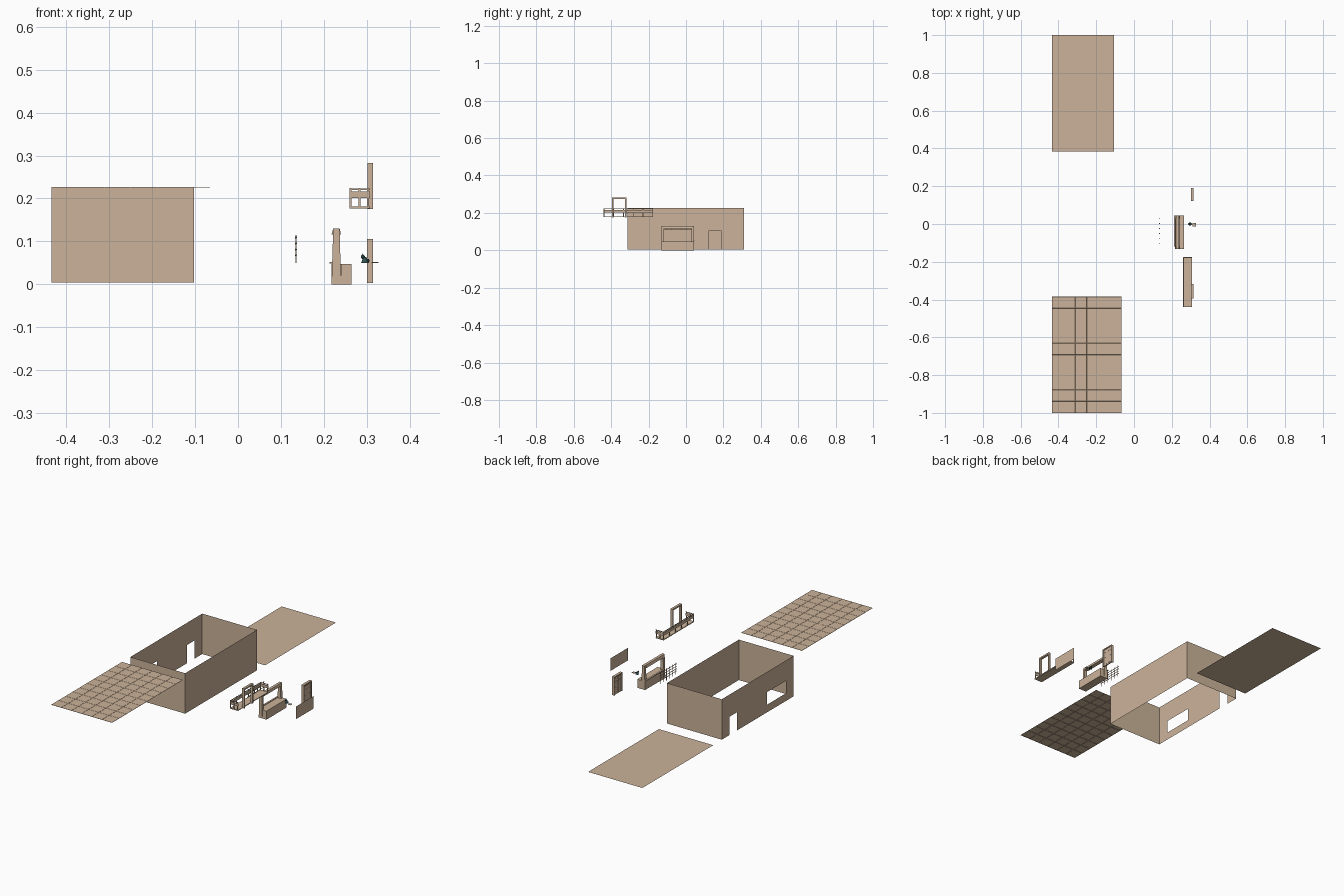
import bpy, bmesh, math
from mathutils import Matrix, Vector

if "Cube" in bpy.data.objects:
    bpy.data.objects.remove(bpy.data.objects["Cube"])


def material(name, col):
    m = bpy.data.materials.new(name)
    m.diffuse_color = (*col, 1)
    m.use_nodes = True
    m.node_tree.nodes["Principled BSDF"].inputs["Base Color"].default_value = m.diffuse_color
    return m


TAN = material("tan", (0.60, 0.45, 0.32))
DARK = material("dark_teal", (0.03, 0.08, 0.08))


def finish(name, bm, mat=TAN):
    me = bpy.data.meshes.new(name)
    bm.to_mesh(me)
    bm.free()
    me.materials.append(mat)
    ob = bpy.data.objects.new(name, me)
    bpy.context.collection.objects.link(ob)
    return ob


def add_box(bm, x, y, z):
    size = Vector((x[1] - x[0], y[1] - y[0], z[1] - z[0]))
    mid = Vector((sum(x) / 2, sum(y) / 2, sum(z) / 2))
    return bmesh.ops.create_cube(bm, size=1, matrix=Matrix.Translation(mid) @ Matrix.Diagonal((*size, 1)))["verts"]


def boxes(name, items):
    bm = bmesh.new()
    for x, y, z in items:
        add_box(bm, x, y, z)
    return finish(name, bm)


def quad(bm, *pts):
    bm.faces.new([bm.verts.new(p) for p in pts])


def portal(x, y, z, t, sill=0):
    """Boxes of a frame: two jambs, a lintel and optionally a sill."""
    parts = [(x, (y[0], y[0] + t), z), (x, (y[1] - t, y[1]), z),
             (x, (y[0] + t, y[1] - t), (z[1] - t, z[1]))]
    if sill:
        parts.append((x, (y[0] + t, y[1] - t), (z[0], z[0] + sill)))
    return parts


# Room shell: thin walls, the left one with a door and a window opening
X0, X1, Y0, Y1, Z0, Z1 = -0.435, -0.102, -0.313, 0.311, 0.004, 0.226
bm = bmesh.new()
for a, b in [((X0, Y0), (X1, Y0)), ((X1, Y0), (X1, Y1)), ((X1, Y1), (X0, Y1))]:
    quad(bm, (*a, Z0), (*b, Z0), (*b, Z1), (*a, Z1))
ys = [Y0, -0.247, -0.08, 0.177, 0.243, Y1]
zs = [Z0, 0.046, 0.104, 0.115, Z1]
for i in range(5):
    for j in range(4):
        if (i == 1 and j in (1, 2)) or (i == 3 and j < 2):
            continue
        quad(bm, (X0, ys[i + 1], zs[j]), (X0, ys[i], zs[j]), (X0, ys[i], zs[j + 1]), (X0, ys[i + 1], zs[j + 1]))
bmesh.ops.remove_doubles(bm, verts=bm.verts, dist=1e-5)
bmesh.ops.dissolve_limit(bm, angle_limit=0.01, verts=bm.verts, edges=bm.edges)
finish("room_walls", bm)

# Floor sheet
bm = bmesh.new()
quad(bm, (-0.435, 0.385, 0.002), (-0.105, 0.385, 0.002), (-0.105, 1, 0.002), (-0.435, 1, 0.002))
finish("floor", bm)

# Tiled sheet: a grid whose tiles are inset and slightly raised
bm = bmesh.new()
bmesh.ops.create_grid(bm, x_segments=6, y_segments=10, size=0.5,
                      matrix=Matrix.Translation((-0.25, -0.6925, 0.226)) @ Matrix.Diagonal((0.37, 0.615, 1, 1)))
bmesh.ops.inset_individual(bm, faces=bm.faces[:], thickness=0.001, depth=0.001)
finish("tiled_ceiling", bm)

# Window surround with chamfered top and inner counter
bm = bmesh.new()
for p in portal((0.218, 0.24), (-0.132, 0.044), (0, 0.13), 0.014, 0.047):
    add_box(bm, *p)
for v in bm.verts:
    if v.co.z > 0.129:
        v.co.x += 0.004 if v.co.x < 0.23 else -0.003
finish("window_surround", bm)
boxes("window_counter", [((0.24, 0.265), (-0.132, 0.044), (0, 0.047))])
boxes("window_sill", [((0.213, 0.222), (-0.12, 0.046), (0.049, 0.052))])

# Window grille: bars with diamond beads at each crossing
bm = bmesh.new()
gy = [-0.105 + 0.0271 * i for i in range(6)]
gz = [0.068, 0.081, 0.095, 0.109]
for y in gy:
    add_box(bm, (0.134, 0.136), (y - 0.001, y + 0.001), (0.05, 0.115))
for z in gz:
    add_box(bm, (0.134, 0.136), (-0.112, 0.036), (z - 0.001, z + 0.001))
    for y in gy:
        bmesh.ops.create_icosphere(bm, subdivisions=1, radius=0.003, matrix=Matrix.Translation((0.135, y, z)))
finish("window_grille", bm)

# Flat window pane
bm = bmesh.new()
quad(bm, (0.435, -0.119, 0.043), (0.435, 0.032, 0.043), (0.435, 0.032, 0.112), (0.435, -0.119, 0.112))
finish("window_pane", bm)

# Door: frame, leaf and raised panels
D = (0.121, 0.191)
boxes("door_frame", portal((0.301, 0.315), D, (0.003, 0.105), 0.006))
panels = [((0.305, 0.311), (0.127, 0.185), (0.003, 0.099))]
for z in ((0.01, 0.042), (0.05, 0.074), (0.08, 0.093)):
    for y in ((0.132, 0.153), (0.159, 0.18)):
        panels.append(((0.304, 0.312), y, z))
boxes("door_leaf", panels)

# Balcony door frame
boxes("balcony_door_frame", portal((0.302, 0.315), (-0.395, -0.317), (0.175, 0.283), 0.008))

# Balcony: floor, mid planks, handrails and posts
BX, BY = (0.26, 0.308), (-0.44, -0.176)
boxes("balcony_floor", [(BX, BY, (0.177, 0.181))])
planks, rails, posts = [], [], []
for z, out in (((0.201, 0.216), planks), ((0.22, 0.223), rails)):
    out.append(((0.261, 0.264), BY, z))
    for y in (BY[0] + 0.001, BY[1] - 0.004):
        out.append((BX, (y, y + 0.003), z))
for i in range(6):
    y = BY[0] + 0.052 * i
    posts.append(((0.26, 0.264), (y, y + 0.004), (0.18, 0.224)))
for x in (0.281, 0.301):
    for y in (BY[0], BY[1] - 0.004):
        posts.append(((x, x + 0.004), (y, y + 0.004), (0.18, 0.224)))
boxes("balcony_planks", planks)
boxes("balcony_handrail", rails)
boxes("balcony_posts", posts)

# Small dark ornament
bm = bmesh.new()
bmesh.ops.create_cone(bm, segments=12, radius1=0.009, radius2=0.003, depth=0.014, cap_ends=True,
                      matrix=Matrix.Translation((0.296, 0, 0.057)))
for x, z, r in ((0.291, 0.064, 0.005), (0.302, 0.055, 0.0045)):
    bmesh.ops.create_icosphere(bm, subdivisions=2, radius=r, matrix=Matrix.Translation((x, 0, z)))
bmesh.ops.create_cone(bm, segments=6, radius1=0.003, radius2=0, depth=0.006, cap_ends=True,
                      matrix=Matrix.Translation((0.291, 0, 0.069)))
finish("ornament", bm, DARK)
boxes("small_tray", [((0.311, 0.327), (-0.012, 0.004), (0.0495, 0.0515))])
